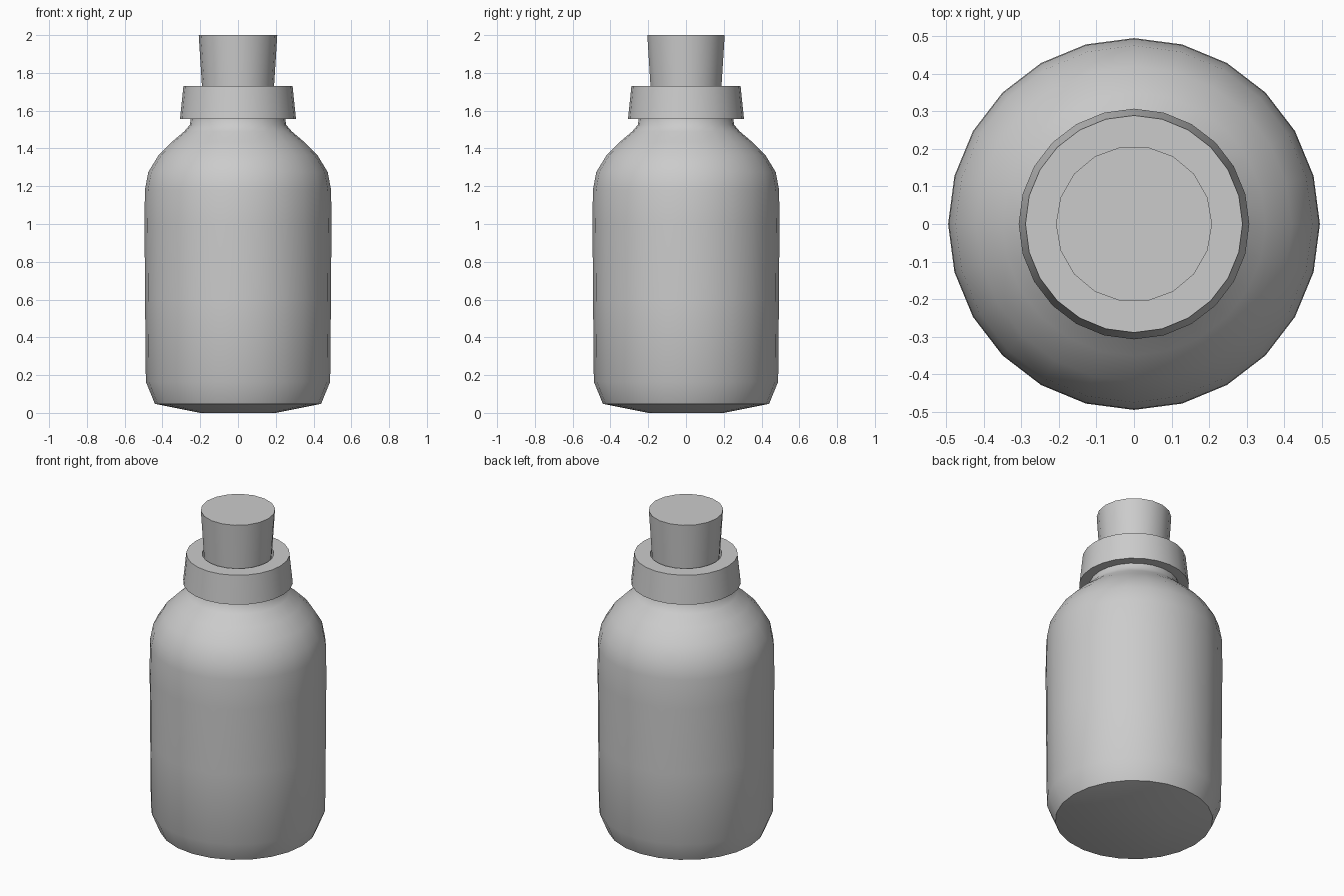
import bpy, bmesh, math

if "Cube" in bpy.data.objects:
    bpy.data.objects.remove(bpy.data.objects["Cube"])


def lathe(name, profile, sides, closed=False):
    """Revolve (radius, z) points about z; radius 0 makes a pole."""
    bm = bmesh.new()
    rings = []
    for r, z in profile:
        if r == 0:
            rings.append([bm.verts.new((0, 0, z))] * sides)
        else:
            rings.append([bm.verts.new((r * math.cos(2 * math.pi * i / sides),
                                        r * math.sin(2 * math.pi * i / sides), z))
                          for i in range(sides)])
    pairs = list(zip(rings, rings[1:]))
    if closed:
        pairs.append((rings[-1], rings[0]))
    for a, b in pairs:
        for i in range(sides):
            j = (i + 1) % sides
            quad = list(dict.fromkeys([a[i], a[j], b[j], b[i]]))
            bm.faces.new(quad)
    bmesh.ops.recalc_face_normals(bm, faces=bm.faces)
    mesh = bpy.data.meshes.new(name)
    bm.to_mesh(mesh)
    bm.free()
    obj = bpy.data.objects.new(name, mesh)
    bpy.context.collection.objects.link(obj)
    bpy.ops.object.select_all(action='DESELECT')
    obj.select_set(True)
    bpy.context.view_layer.objects.active = obj
    bpy.ops.object.shade_smooth_by_angle(angle=math.radians(35))
    return obj


# Bottle body: slightly conical base, rounded shoulder, short neck
lathe("bottle_body", [
    (0, 0), (0.20, 0), (0.44, 0.048), (0.488, 0.165), (0.492, 0.60),
    (0.495, 1.00), (0.493, 1.18), (0.475, 1.275), (0.42, 1.365),
    (0.35, 1.435), (0.285, 1.49), (0.255, 1.525), (0.25, 1.56), (0, 1.56)], 24)

# Tapered collar around the mouth
lathe("collar", [(0.20, 1.557), (0.307, 1.557), (0.289, 1.73), (0.20, 1.73)],
      24, closed=True)

# Cork stopper, narrower towards the bottle
lathe("cork", [(0, 1.56), (0.18, 1.56), (0.208, 2.0), (0, 2.0)], 18)
